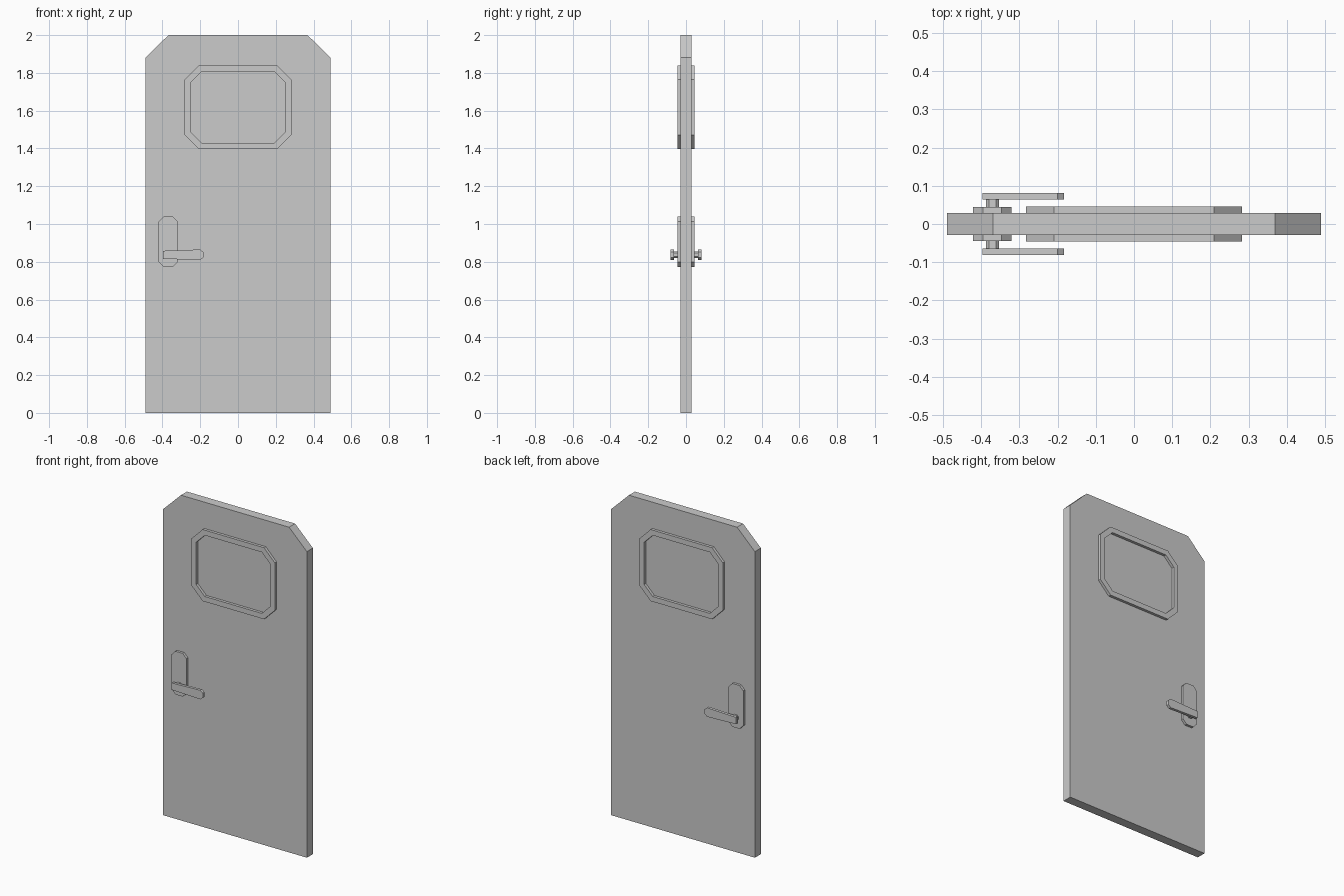
import bpy, bmesh

if "Cube" in bpy.data.objects:
    bpy.data.objects.remove(bpy.data.objects["Cube"])


def octagon(x0, x1, z0, z1, cx, cz):
    """Rectangle outline in XZ with its four corners cut."""
    return [(x0 + cx, z0), (x1 - cx, z0), (x1, z0 + cz), (x1, z1 - cz),
            (x1 - cx, z1), (x0 + cx, z1), (x0, z1 - cz), (x0, z0 + cz)]


def finish(bm, name):
    bmesh.ops.recalc_face_normals(bm, faces=bm.faces)
    mesh = bpy.data.meshes.new(name)
    bm.to_mesh(mesh)
    bm.free()
    obj = bpy.data.objects.new(name, mesh)
    bpy.context.collection.objects.link(obj)
    return obj


def slab(name, outline, y0, y1, inner=None):
    """Extrude an XZ outline from y0 to y1; an inner outline makes a ring."""
    bm = bmesh.new()
    loops = [[bm.verts.new((x, y, z)) for x, z in pts]
             for pts in ([outline, inner] if inner else [outline])
             for y in (y0, y1)]
    n = len(outline)
    if inner:
        of, ob, nf, nb = loops
        pairs = [(of, ob), (ob, nb), (nb, nf), (nf, of)]
    else:
        pairs = [tuple(loops)]
        for loop in loops:
            bm.faces.new(loop)
    for a, b in pairs:
        for i in range(n):
            j = (i + 1) % n
            bm.faces.new((a[i], a[j], b[j], b[i]))
    return finish(bm, name)


# Door leaf with cut upper corners
HALF = 0.029
slab("door_panel", [(-0.489, 0), (0.489, 0), (0.489, 1.882), (0.368, 2),
                    (-0.368, 2), (-0.489, 1.882)], -HALF, HALF)

# Lever outline: tapers towards the spindle, cut corners at the tip
LEVER_Z = 0.837
lever = [(-0.396, LEVER_Z - 0.021), (-0.2, LEVER_Z - 0.028),
         (-0.183, LEVER_Z - 0.014), (-0.183, LEVER_Z + 0.014),
         (-0.2, LEVER_Z + 0.028), (-0.396, LEVER_Z + 0.021)]

# Fittings repeated on both faces
for side, s in (("front", -1), ("back", 1)):
    slab(f"window_frame_{side}",
         octagon(-0.283, 0.283, 1.398, 1.838, 0.074, 0.074),
         s * HALF, s * 0.046,
         octagon(-0.252, 0.252, 1.43, 1.806, 0.058, 0.058))
    slab(f"handle_plate_{side}",
         octagon(-0.421, -0.32, 0.773, 1.039, 0.026, 0.026),
         s * HALF, s * 0.044)
    slab(f"handle_spindle_{side}",
         octagon(-0.387, -0.353, LEVER_Z - 0.017, LEVER_Z + 0.017, 0.008, 0.008),
         s * 0.044, s * 0.064)
    slab(f"handle_lever_{side}", lever, s * 0.064, s * 0.081)
